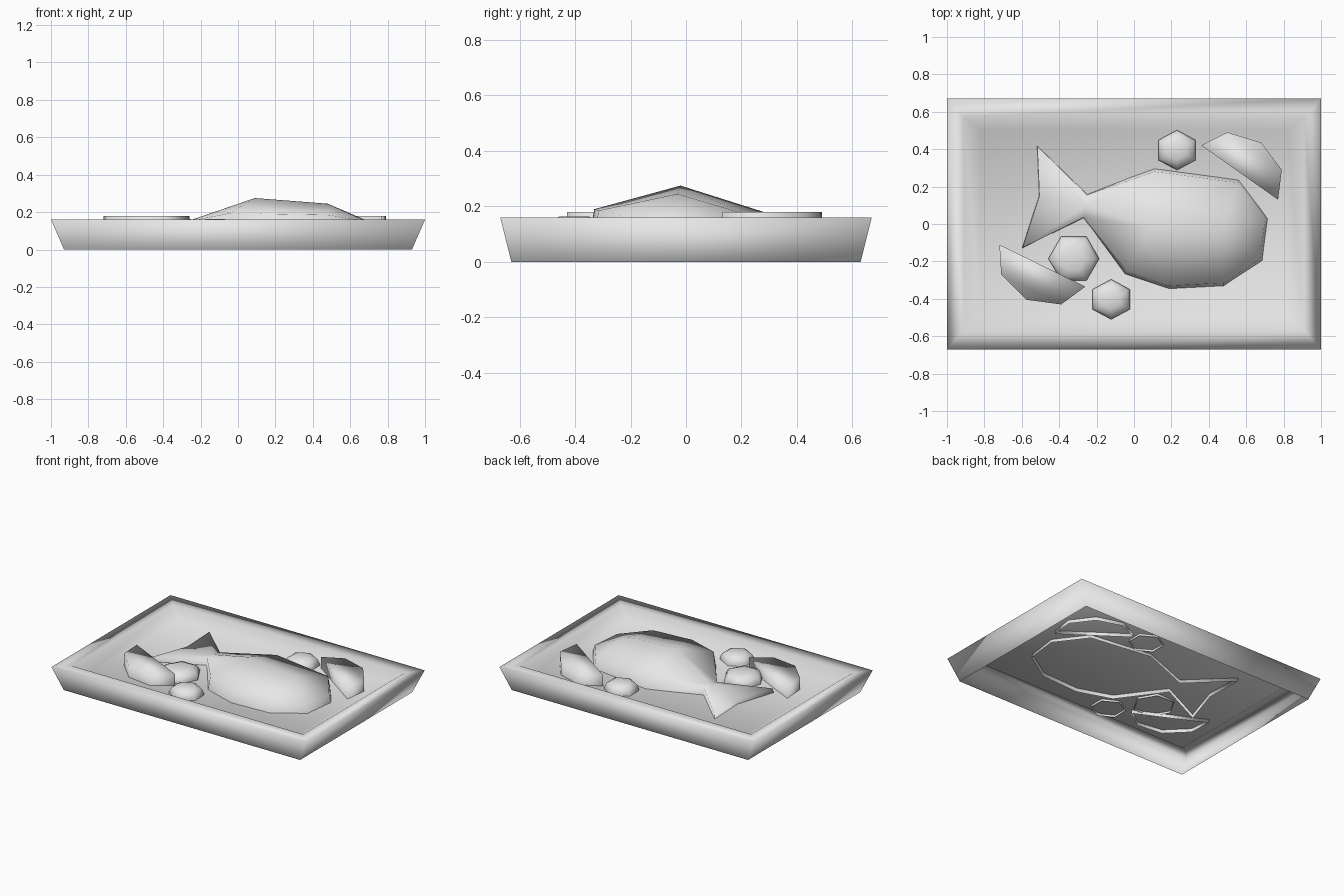
import bpy
import math
from mathutils import Vector

cube = bpy.data.objects.get("Cube")
if cube:
    bpy.data.objects.remove(cube, do_unlink=True)

grey = bpy.data.materials.new("plain_grey")
grey.use_nodes = True
colour = (0.8, 0.8, 0.8, 1)
grey.diffuse_color = colour
grey.node_tree.nodes["Principled BSDF"].inputs["Base Color"].default_value = colour


def make_object(name, verts, faces):
    """Smooth shaded mesh object in the single material."""
    mesh = bpy.data.meshes.new(name)
    mesh.from_pydata(verts, [], faces)
    mesh.materials.append(grey)
    for poly in mesh.polygons:
        poly.use_smooth = True
    mesh.update()
    obj = bpy.data.objects.new(name, mesh)
    bpy.context.collection.objects.link(obj)
    return obj


def band(lower, upper, n):
    """Quads joining two rings of n points, given their first indices."""
    return [(lower + i, lower + (i + 1) % n, upper + (i + 1) % n, upper + i)
            for i in range(n)]


def shell(name, rings):
    """Open-bottomed shell: stacked rings closed by a flat top."""
    n = len(rings[0])
    faces = []
    for k in range(len(rings) - 1):
        faces += band(k * n, (k + 1) * n, n)
    last = (len(rings) - 1) * n
    faces.append(tuple(range(last, last + n)))
    return make_object(name, [p for ring in rings for p in ring], faces)


# Tray: flared outer wall, narrow rim and a sunken floor
def rectangle(x, y, z):
    return [(-x, -y, z), (x, -y, z), (x, y, z), (-x, y, z)]


shell("tray", [rectangle(0.93, 0.63, 0), rectangle(1, 0.67, 0.16),
               rectangle(0.91, 0.57, 0.155), rectangle(0.82, 0.5, 0.1)])

# Fish: outline (x, y, height of upper edge, index of nearest ridge point)
outline = [
    (-0.52, 0.42, 0.125, 0), (-0.51, 0.15, 0.125, 0), (-0.60, -0.13, 0.13, 0),
    (-0.27, 0.03, 0.15, 0), (-0.05, -0.27, 0.195, 1), (0.19, -0.35, 0.19, 1),
    (0.48, -0.335, 0.185, 2), (0.69, -0.20, 0.155, 2), (0.72, 0.03, 0.15, 2),
    (0.56, 0.24, 0.17, 2), (0.11, 0.30, 0.18, 1), (-0.25, 0.16, 0.15, 0),
]
ridge = [Vector((-0.26, 0.095, 0.155)), Vector((0.09, -0.02, 0.275)),
         Vector((0.48, -0.03, 0.245))]
count = len(outline)
base = [Vector((x, y, 0.075)) for x, y, z, r in outline]
edge = []
for x, y, z, r in outline:
    inward = Vector((ridge[r].x - x, ridge[r].y - y, 0)).normalized()
    edge.append(Vector((x, y, z)) + inward * (0.02 if r else 0.005))
fish_faces = band(0, count, count)
for i in range(count):
    j = (i + 1) % count
    a, b = 2 * count + outline[i][3], 2 * count + outline[j][3]
    top = (count + i, count + j, b)
    fish_faces.append(top if a == b else top + (a,))
make_object("fish", base + edge + ridge, fish_faces)


# Citrus slices: half-round slabs with a straight cut side
def slab(name, points):
    shell(name, [[(x, y, z) for x, y in points] for z in (0.075, 0.18)])


slab("citrus_slice_right", [(-0.72, -0.11), (-0.71, -0.27), (-0.575, -0.405),
                            (-0.39, -0.43), (-0.26, -0.335)])
slab("citrus_slice_left", [(0.77, 0.13), (0.79, 0.29), (0.68, 0.435),
                           (0.50, 0.49), (0.36, 0.42)])


# Garnish: six-sided domes
def dome(name, x, y, rx, ry, turn):
    rings = []
    for size, z in ((1, 0.085), (1, 0.115), (0.86, 0.145), (0.5, 0.163)):
        rings.append([(x + size * rx * math.cos(a), y + size * ry * math.sin(a), z)
                      for a in (math.radians(turn + 60 * k) for k in range(6))])
    shell(name, rings)


dome("garnish_back", 0.23, 0.395, 0.115, 0.107, 30)
dome("garnish_middle", -0.322, -0.185, 0.136, 0.136, 0)
dome("garnish_front", -0.122, -0.403, 0.115, 0.107, 30)
